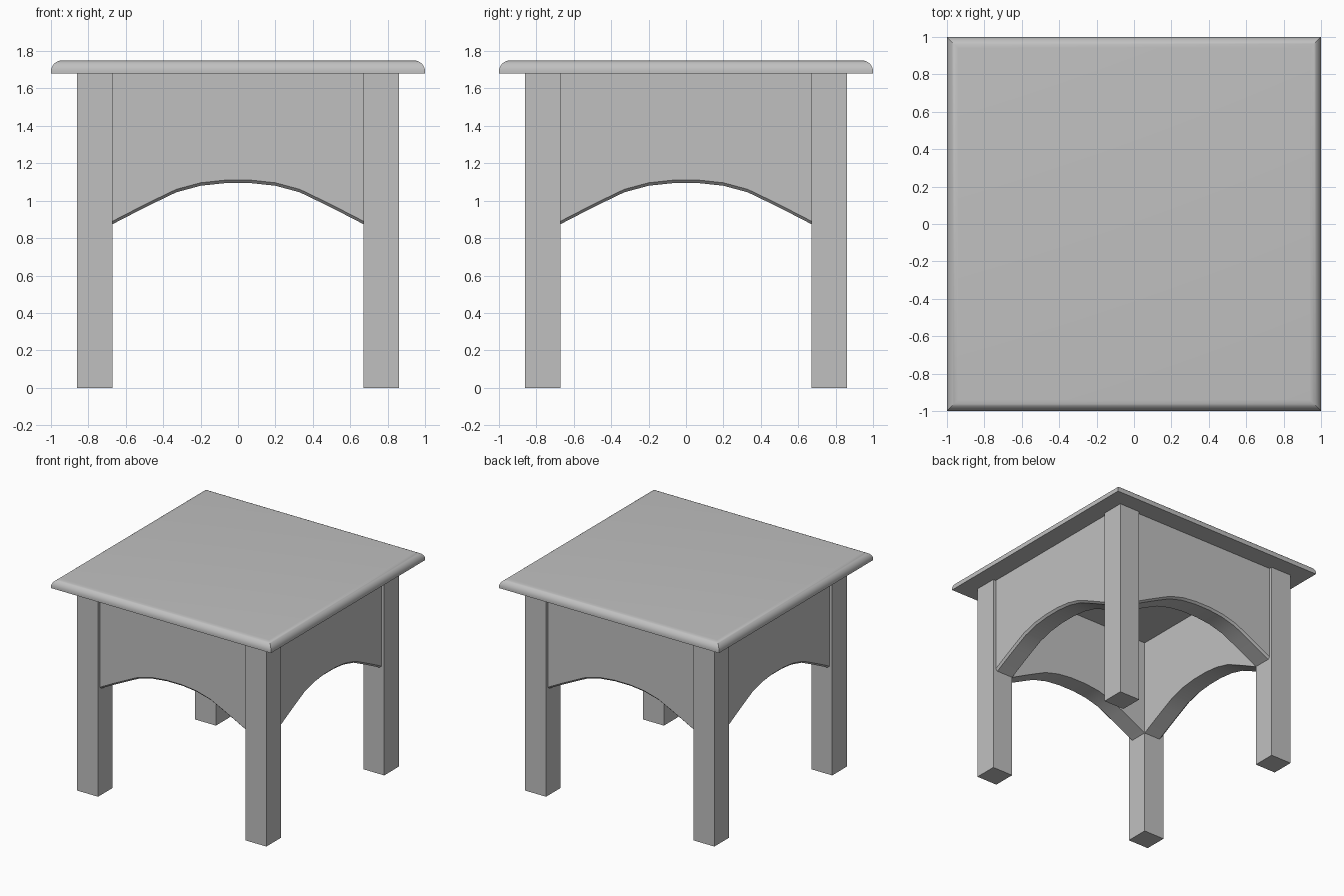
import bpy, bmesh, math
from mathutils import Matrix

cube = bpy.data.objects.get("Cube")
if cube:
    bpy.data.objects.remove(cube, do_unlink=True)

OUTER, INNER = 0.86, 0.67      # leg faces, from the centre
TOP, HEIGHT = 1.68, 1.75       # underside and upper face of the slab
RECESS, CHAMFER = 0.025, 0.016

grey = bpy.data.materials.new("light grey")
grey.use_nodes = True
colour = (0.53, 0.53, 0.53, 1)
grey.diffuse_color = colour
grey.node_tree.nodes["Principled BSDF"].inputs["Base Color"].default_value = colour


def finish(name, bm, smooth=False):
    bmesh.ops.recalc_face_normals(bm, faces=bm.faces)
    mesh = bpy.data.meshes.new(name)
    bm.to_mesh(mesh)
    bm.free()
    mesh.materials.append(grey)
    obj = bpy.data.objects.new(name, mesh)
    bpy.context.collection.objects.link(obj)
    if smooth:
        bpy.ops.object.select_all(action="DESELECT")
        obj.select_set(True)
        bpy.context.view_layer.objects.active = obj
        bpy.ops.object.shade_smooth_by_angle(angle=math.radians(32))
    return obj


def loft(bm, rings, caps):
    """Join rings of points with quads; close the ends if caps is set."""
    rows = [[bm.verts.new(p) for p in ring] for ring in rings]
    for a, b in zip(rows, rows[1:]):
        for i in range(len(a)):
            j = (i + 1) % len(a)
            bm.faces.new((a[i], a[j], b[j], b[i]))
    if caps:
        bm.faces.new(rows[0])
        bm.faces.new(rows[-1])


# Table top: square slab with a quarter-round upper edge
steps = 8
profile = [(1.0, TOP), (1.0, TOP + 0.012)]
for k in range(1, steps + 1):
    a = math.pi / 2 * k / steps
    profile.append((0.94 + 0.06 * math.cos(a), TOP + 0.012 + (HEIGHT - TOP - 0.012) * math.sin(a)))
bm = bmesh.new()
loft(bm, [[(-r, -r, z), (r, -r, z), (r, r, z), (-r, r, z)] for r, z in profile], True)
finish("table_top", bm, True)

# Four square legs
for side, sx in (("left", 1), ("right", -1)):
    for end, sy in (("front", -1), ("back", 1)):
        bm = bmesh.new()
        bmesh.ops.create_cube(bm, size=1)
        mid, width = (OUTER + INNER) / 2, OUTER - INNER
        bmesh.ops.scale(bm, vec=(width, width, TOP), verts=bm.verts)
        bmesh.ops.translate(bm, vec=(sx * mid, sy * mid, TOP / 2), verts=bm.verts)
        finish(f"{end}_{side}_leg", bm)

# Arched aprons: recessed boards with a chamfered lower front edge
half = [(INNER, 0.875), (0.55, 0.937), (0.44, 0.992), (0.33, 1.045),
        (0.2, 1.08), (0.07, 1.094)]
arch = [(-x, z) for x, z in half] + [(x, z) for x, z in reversed(half)]
face = -(OUTER - RECESS)
for i, name in enumerate(("front", "left", "back", "right")):
    bm = bmesh.new()
    rings = [[(x, face, TOP), (x, face, z + CHAMFER), (x, face + CHAMFER, z),
              (x, -INNER, z), (x, -INNER, TOP)] for x, z in arch]
    loft(bm, rings, True)
    bmesh.ops.rotate(bm, verts=bm.verts, cent=(0, 0, 0),
                     matrix=Matrix.Rotation(i * math.pi / 2, 3, "Z"))
    finish(f"{name}_apron", bm, True)
